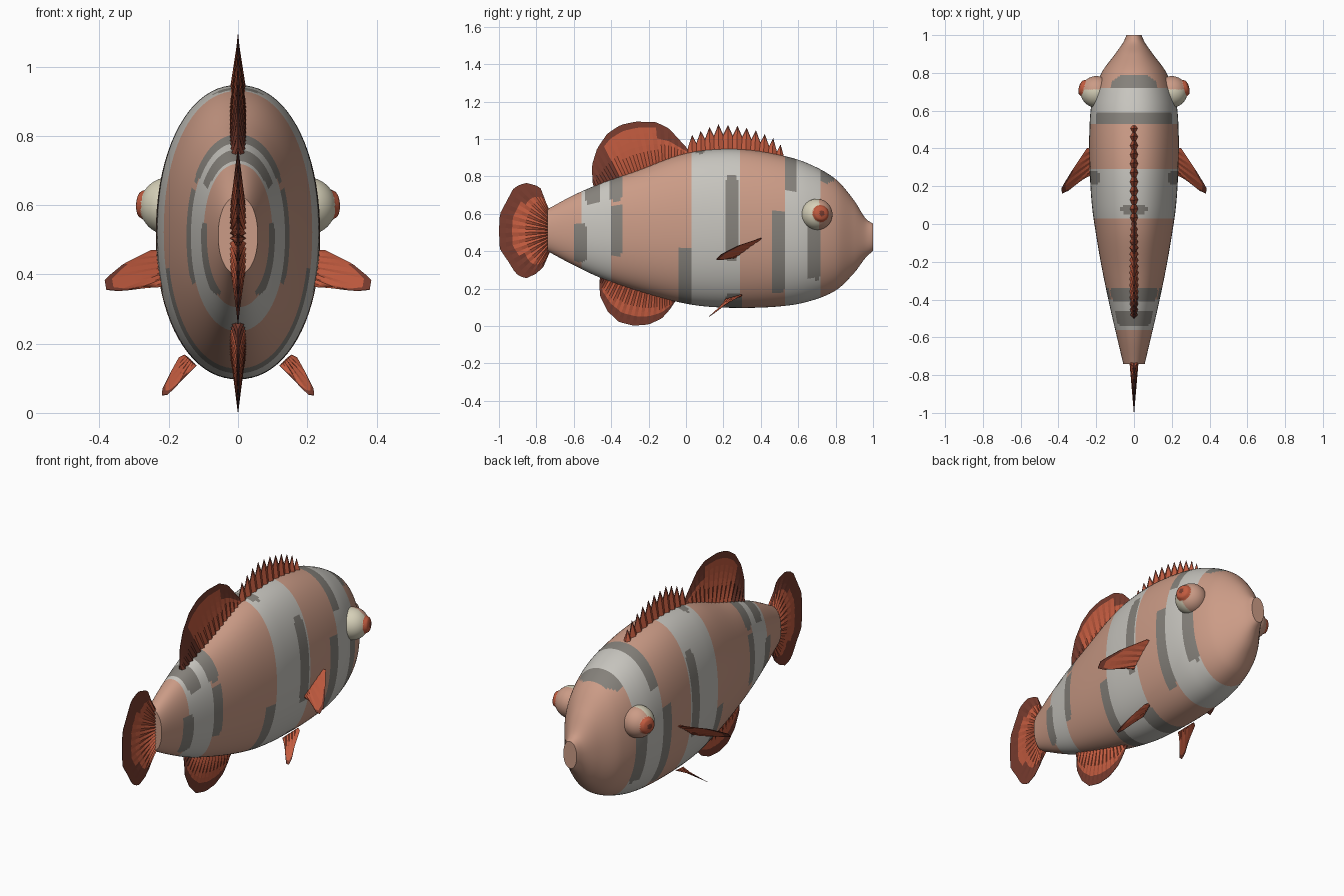
import bpy, bmesh, math
from mathutils import Vector

if "Cube" in bpy.data.objects:
    bpy.data.objects.remove(bpy.data.objects["Cube"])


def material(name, rgb):
    m = bpy.data.materials.new(name)
    m.diffuse_color = (*rgb, 1)
    m.use_nodes = True
    m.node_tree.nodes["Principled BSDF"].inputs["Base Color"].default_value = m.diffuse_color
    return m


PINK = material("salmon pink", (0.60, 0.33, 0.24))
PALE = material("pale grey", (0.57, 0.555, 0.515))
GREY = material("dark grey", (0.235, 0.22, 0.197))
ORANGE = material("rust orange", (0.54, 0.105, 0.05))
BROWN = material("dark rust", (0.19, 0.045, 0.028))
CREAM = material("eye cream", (0.67, 0.63, 0.48))


def finish(name, bm, mats, smooth):
    bmesh.ops.recalc_face_normals(bm, faces=bm.faces)
    me = bpy.data.meshes.new(name)
    bm.to_mesh(me)
    bm.free()
    for m in mats:
        me.materials.append(m)
    ob = bpy.data.objects.new(name, me)
    bpy.context.collection.objects.link(ob)
    if smooth:
        bpy.context.view_layer.objects.active = ob
        ob.select_set(True)
        bpy.ops.object.shade_smooth_by_angle(angle=math.radians(40))
        ob.select_set(False)
    return ob


# Body stations: y, top z, bottom z, half width
STATIONS = [
    (-0.74, .625, .40, .057), (-0.6, .70, .325, .09), (-0.45, .765, .255, .125),
    (-0.25, .835, .185, .167), (-0.05, .91, .13, .202), (0.1, .94, .105, .223),
    (0.3, .945, .097, .235), (0.5, .915, .105, .236), (0.65, .87, .13, .222),
    (0.8, .785, .19, .172), (0.9, .67, .285, .10), (0.96, .575, .365, .058),
    (1.0, .548, .402, .04)]


def body_at(y):
    """Smooth interpolation of the stations."""
    s = STATIONS
    i = max(k for k in range(len(s) - 1) if s[k][0] <= y or k == 0)

    def slope(k, c):
        a, b = s[max(k - 1, 0)], s[min(k + 1, len(s) - 1)]
        return (b[c] - a[c]) / (b[0] - a[0])
    h = s[i + 1][0] - s[i][0]
    t = max(0, min(1, (y - s[i][0]) / h))
    return [(2*t**3 - 3*t**2 + 1) * s[i][c] + (t**3 - 2*t**2 + t) * h * slope(i, c)
            + (3*t**2 - 2*t**3) * s[i+1][c] + (t**3 - t**2) * h * slope(i + 1, c)
            for c in (1, 2, 3)]


# Grey patches: y range, z range; pale bands: y range
PATCHES = [(-.60, -.53, .34, .55), (-.54, -.46, .65, .9), (-.405, -.34, .37, .65),
           (-.41, -.34, .67, .95), (-.04, .03, .05, .43), (.04, .10, .922, 1.1),
           (.21, .28, .36, .80), (.21, .30, 0, .17), (.457, .527, .17, .62),
           (.53, .595, .725, 1.1), (.65, .72, .25, .60), (.72, .79, .765, 1.1)]
BANDS = [(-.56, -.40), (.03, .29), (.527, .72)]


def body_colour(y, z):
    for y0, y1, z0, z1 in PATCHES:
        r = (y1 - y0) / 2
        dz = max(z0 + r - z, 0, z - z1 + r)
        if ((y - (y0 + y1) / 2) / r) ** 4 + (dz / r) ** 2 < 1:
            return 2
    return 1 if any(a < y < b for a, b in BANDS) else 0


def make_body():
    bm = bmesh.new()
    n, rows, rings = 80, 174, []
    for k in range(rows + 1):
        y = -0.74 + 1.74 * k / rows
        top, bot, w = body_at(y)
        ring = []
        for j in range(n):
            a = 2 * math.pi * j / n
            c, s = (math.copysign(abs(v) ** 0.93, v) for v in (math.cos(a), math.sin(a)))
            ring.append(bm.verts.new((w * c, y, (top + bot) / 2 + (top - bot) / 2 * s)))
        rings.append(ring)
    for p, q in zip(rings, rings[1:]):
        for j in range(n):
            f = bm.faces.new((p[j], p[(j+1) % n], q[(j+1) % n], q[j]))
            c = f.calc_center_median()
            f.material_index = body_colour(c.y, c.z)
    bm.faces.new(rings[0])
    bm.faces.new(rings[-1])
    finish("body", bm, [PINK, PALE, GREY], True)


def along(points, u):
    """Point at fraction u of a polyline's length."""
    pts = [Vector(p) for p in points]
    lens = [(b - a).length for a, b in zip(pts, pts[1:])]
    d = u * sum(lens)
    for a, b, l in zip(pts, pts[1:], lens):
        if d <= l + 1e-9:
            return a.lerp(b, min(1, d / l))
        d -= l
    return pts[-1]


def fin(name, base, edge, rim, cols=32, thick=0.024, normal=(1, 0, 0), side=1, spikes=0):
    """Tapered, ribbed fin between a base line and an outer edge."""
    bm = bmesh.new()
    nrm, rows, sheets = Vector(normal).normalized(), 8, []
    for sgn in (1, -1):
        grid = []
        for i in range(cols + 1):
            u = i / cols
            b, e = along(base, u), along(edge, u)
            if spikes and i % 2 == 0:
                e = e + Vector((0, 0, -spikes))
            rib = 1 if i % 2 else 0.55
            col = []
            for j in range(rows + 1):
                v = j / rows
                p = b.lerp(e, v) + nrm * sgn * (thick * rib * (1 - v) + 0.001)
                p.x *= side
                col.append(bm.verts.new(p))
            grid.append(col)
        sheets.append(grid)
        for i in range(cols):
            for j in range(rows):
                f = bm.faces.new((grid[i][j], grid[i+1][j], grid[i+1][j+1], grid[i][j+1]))
                f.material_index = int(rim((i + .5) / cols, (j + .5) / rows))
    # Close the border between the two sheets
    A, B = sheets
    loop = ([(i, 0) for i in range(cols)] + [(cols, j) for j in range(rows)]
            + [(i, rows) for i in range(cols, 0, -1)] + [(0, j) for j in range(rows, 0, -1)])
    for (i, j), (k, l) in zip(loop, loop[1:] + loop[:1]):
        f = bm.faces.new((A[i][j], A[k][l], B[k][l], B[i][j]))
        f.material_index = int(rim(i / cols, j / rows))
    finish(name, bm, [ORANGE, BROWN], False)


def yz(*pts):
    return [(0, y, z) for y, z in pts]


make_body()

# Median fins
fin("rear_dorsal_fin",
    [(0, y, body_at(y)[0] - 0.02) for y in (-.49, -.35, -.2, -.1, .02)],
    yz((-.50, .77), (-.503, .86), (-.475, .95), (-.42, 1.03), (-.35, 1.075), (-.27, 1.093),
       (-.16, 1.09), (-.09, 1.055), (-.03, .99), (.025, .93)),
    lambda u, v: u < .27 or v > .87 or (u > .7 and v > .6))
fin("spiny_dorsal_fin",
    [(0, y, body_at(y)[0] - 0.02) for y in (.01, .15, .3, .42, .53)],
    yz((.01, 1.01), (.1, 1.055), (.17, 1.08), (.29, 1.07), (.38, 1.045), (.46, 1.01), (.525, .955)),
    lambda u, v: v > .85, cols=22, spikes=0.055)
fin("anal_fin",
    [(0, y, body_at(y)[1] + 0.02) for y in (-.455, -.35, -.25, -.15, -.05)],
    yz((-.463, .24), (-.46, .16), (-.42, .08), (-.36, .022), (-.28, .002), (-.2, .008),
       (-.13, .04), (-.085, .09), (-.055, .135)),
    lambda u, v: v > .75 or u < .1 or u > .93)
fin("tail_fin",
    yz((-.72, .41), (-.72, .61)),
    yz((-.74, .37), (-.76, .32), (-.80, .28), (-.86, .253), (-.91, .28), (-.95, .345), (-.995, .41),
       (-1.0, .51), (-.995, .60), (-.955, .675), (-.92, .74), (-.86, .767), (-.78, .745),
       (-.755, .67), (-.74, .63)),
    lambda u, v: v > .8 or (v > .62 and not .3 < u < .7), cols=36)

# Paired fins
for side, label in ((1, "right"), (-1, "left")):
    fin(label + "_pectoral_fin", [(.21, .41, .465), (.21, .26, .37)],
        [(.25, .40, .47), (.33, .28, .43), (.385, .19, .385), (.38, .16, .355),
         (.34, .18, .352), (.26, .25, .362)],
        lambda u, v: v > .85 and u > .3, cols=12, thick=0.012, normal=(.45, -.45, .8), side=side)
    fin(label + "_pelvic_fin", [(.15, .30, .165), (.125, .21, .14)],
        [(.17, .29, .16), (.195, .21, .115), (.222, .14, .06), (.217, .112, .043),
         (.19, .14, .065), (.15, .19, .11)],
        lambda u, v: v > .85 and u > .3, cols=10, thick=0.009, normal=(.75, -.1, .5), side=side)

    # Eyeball: cream behind, pink in front, iris on a bulge facing out
    bm = bmesh.new()
    bmesh.ops.create_icosphere(bm, subdivisions=5, radius=0.083)
    look = Vector((side * .95, .28, .06)).normalized()
    for f in bm.faces:
        d = f.calc_center_median().normalized()
        facing = d.dot(look)
        if facing > .985:
            f.material_index = 3
        elif facing > .84:
            f.material_index = 2
        else:
            f.material_index = int(d.y > .15)
    for v in bm.verts:
        facing = v.co.normalized().dot(look)
        if facing > .84:
            v.co += look * 0.012 * min(1, (facing - .84) / .06)
        v.co += Vector((side * .2, .70, .597))
    finish(label + "_eye", bm, [CREAM, PINK, ORANGE, BROWN], True)
